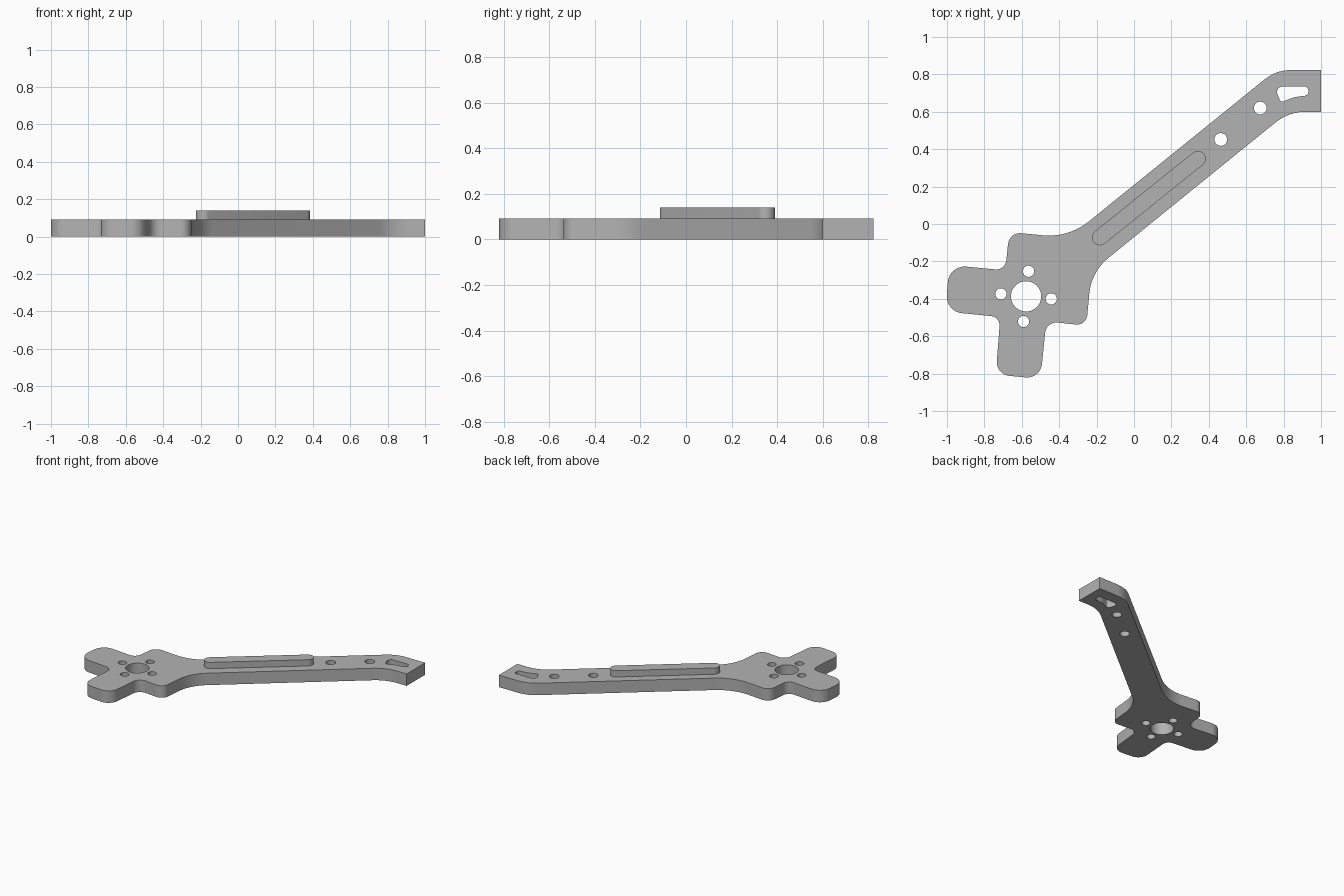
import bpy, bmesh, math
from mathutils import Vector

if "Cube" in bpy.data.objects:
    bpy.data.objects.remove(bpy.data.objects["Cube"])

grey = bpy.data.materials.new("plain grey")
grey.use_nodes = True
grey.diffuse_color = (0.45, 0.45, 0.45, 1)
grey.node_tree.nodes["Principled BSDF"].inputs["Base Color"].default_value = grey.diffuse_color


def fillet(corners, steps=10):
    """Outline from (x, y, radius) corners, each rounded with a tangent arc."""
    out = []
    for i, (x, y, r) in enumerate(corners):
        p = Vector((x, y))
        if r == 0:
            out.append(p)
            continue
        a = (Vector(corners[i - 1][:2]) - p).normalized()
        b = (Vector(corners[(i + 1) % len(corners)][:2]) - p).normalized()
        half = a.angle(b) / 2
        centre = p + (a + b).normalized() * r / math.sin(half)
        start = p + a * r / math.tan(half) - centre
        end = p + b * r / math.tan(half) - centre
        sweep = math.atan2(start.cross(end), start.dot(end))
        for k in range(steps + 1):
            t = sweep * k / steps
            c, s = math.cos(t), math.sin(t)
            out.append(centre + Vector((c * start.x - s * start.y, s * start.x + c * start.y)))
    return out


def arc(cx, cy, r, start=0, sweep=math.tau, n=32):
    return [Vector((cx + r * math.cos(start + sweep * k / n),
                    cy + r * math.sin(start + sweep * k / n))) for k in range(n)]


def slab(name, loops, z0, z1):
    """Extrude a filled outline; later loops become holes."""
    curve = bpy.data.curves.new(name, 'CURVE')
    curve.dimensions = '2D'
    curve.fill_mode = 'BOTH'
    curve.extrude = (z1 - z0) / 2
    for loop in loops:
        spline = curve.splines.new('POLY')
        spline.points.add(len(loop) - 1)
        for point, p in zip(spline.points, loop):
            point.co = (p.x, p.y, 0, 1)
        spline.use_cyclic_u = True
    temp = bpy.data.objects.new(name + " profile", curve)
    bpy.context.collection.objects.link(temp)
    bpy.context.view_layer.update()
    mesh = bpy.data.meshes.new_from_object(temp.evaluated_get(bpy.context.evaluated_depsgraph_get()))
    bpy.data.objects.remove(temp)
    bm = bmesh.new()
    bm.from_mesh(mesh)
    bmesh.ops.remove_doubles(bm, verts=bm.verts, dist=1e-5)
    bmesh.ops.translate(bm, verts=bm.verts, vec=(0, 0, (z0 + z1) / 2))
    bmesh.ops.recalc_face_normals(bm, faces=bm.faces)
    bm.to_mesh(mesh)
    bm.free()
    mesh.materials.clear()
    mesh.materials.append(grey)
    obj = bpy.data.objects.new(name, mesh)
    bpy.context.collection.objects.link(obj)
    bpy.ops.object.select_all(action='DESELECT')
    obj.select_set(True)
    bpy.context.view_layer.objects.active = obj
    bpy.ops.object.shade_smooth_by_angle(angle=math.radians(30))
    return obj


# Plate outline: arm tip, lobed motor mount, back along the arm
outline = fillet([
    (1, 0.823, 0), (0.76, 0.823, 0.22), (-0.35, -0.074, 0.34),
    (-0.667, -0.043, 0.065), (-0.688, -0.248, 0.055),
    (-0.988, -0.219, 0.09), (-1.008, -0.468, 0.09),
    (-0.715, -0.497, 0.05), (-0.739, -0.805, 0.075),
    (-0.5, -0.828, 0.08), (-0.469, -0.521, 0.06),
    (-0.255, -0.543, 0.055), (-0.228, -0.255, 0.28),
    (0.827, 0.6, 0.26), (1, 0.6, 0)])

# Motor mount holes: one bore and a ring of four screw holes
mx, my, tilt = -0.577, -0.387, math.radians(-5.7)
holes = [arc(mx, my, 0.081, n=48)]
for k in range(4):
    a = tilt + k * math.pi / 2
    holes.append(arc(mx + 0.135 * math.cos(a), my + 0.135 * math.sin(a), 0.03))

# Arm holes and the tapered slot at the tip
holes += [arc(0.464, 0.452, 0.034), arc(0.675, 0.62, 0.034)]
holes.append(fillet([(0.75, 0.735, 0.03), (0.932, 0.735, 0.022), (0.932, 0.688, 0.022),
                     (0.855, 0.678, 0.1), (0.785, 0.65, 0.015)], 6))

slab("arm_plate", [outline] + holes, 0, 0.091)

# Raised rounded rib along the arm
a, b, r = Vector((-0.183, -0.072)), Vector((0.342, 0.349)), 0.042
d = math.atan2(b.y - a.y, b.x - a.x)
rib = (arc(b.x, b.y, r, d - math.pi / 2, math.pi, 16) + [b + Vector((-math.sin(d), math.cos(d))) * r]
       + arc(a.x, a.y, r, d + math.pi / 2, math.pi, 16) + [a + Vector((math.sin(d), -math.cos(d))) * r])
slab("arm_rib", [rib], 0.085, 0.139)
